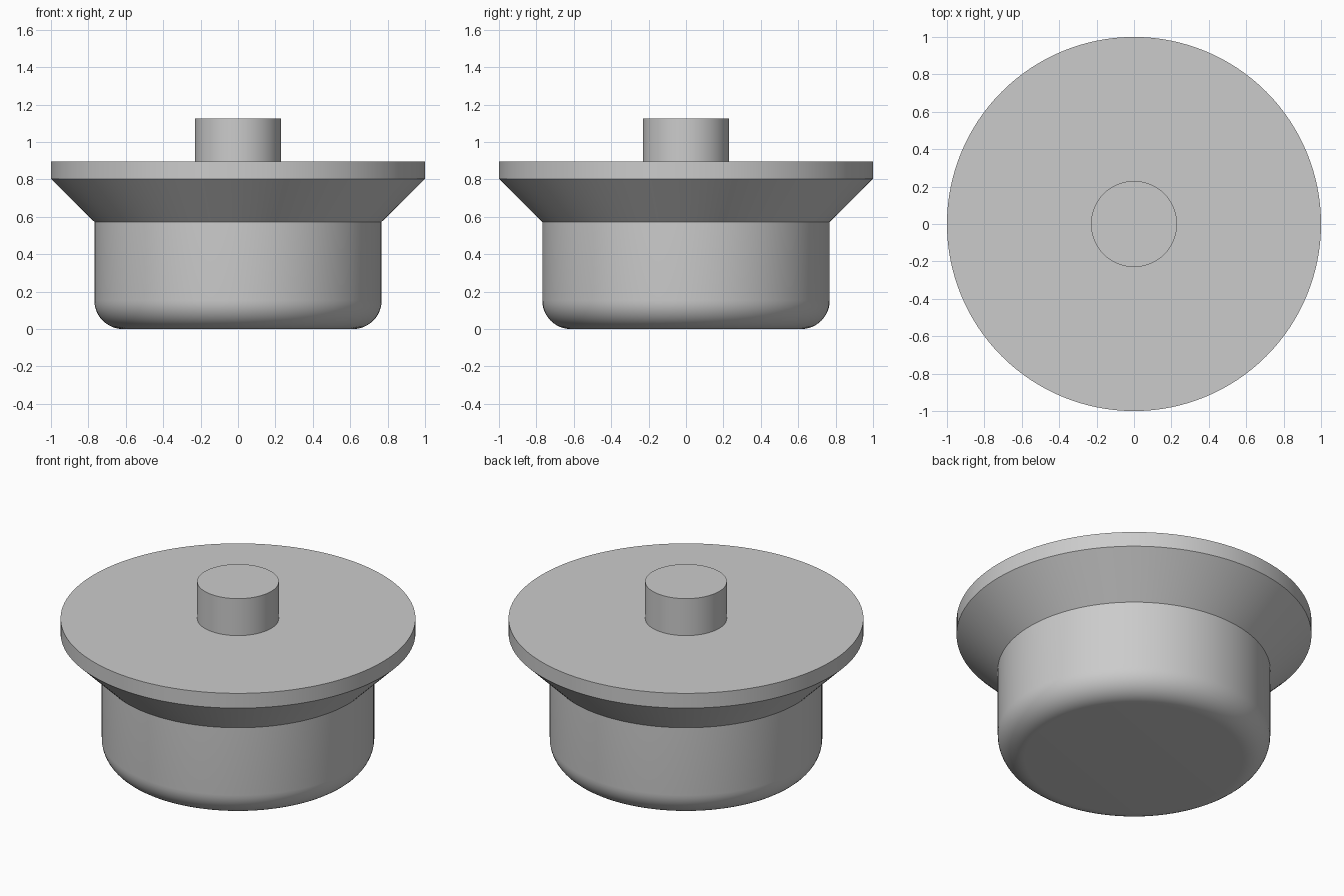
import bpy, bmesh, math

if "Cube" in bpy.data.objects:
    bpy.data.objects.remove(bpy.data.objects["Cube"])

SEGMENTS = 128

metal = bpy.data.materials.new("plain grey")
metal.diffuse_color = (0.6, 0.6, 0.6, 1)
metal.use_nodes = True
metal.node_tree.nodes["Principled BSDF"].inputs["Base Color"].default_value = metal.diffuse_color


def lathe(name, profile):
    """Revolve (radius, height) points about z; end points on the axis close it."""
    bm = bmesh.new()
    verts = [bm.verts.new((r, 0, z)) for r, z in profile]
    edges = [bm.edges.new(pair) for pair in zip(verts, verts[1:])]
    bmesh.ops.spin(bm, geom=verts + edges, cent=(0, 0, 0), axis=(0, 0, 1),
                   angle=math.tau, steps=SEGMENTS, use_merge=False)
    bmesh.ops.remove_doubles(bm, verts=bm.verts, dist=1e-5)
    bmesh.ops.recalc_face_normals(bm, faces=bm.faces)
    mesh = bpy.data.meshes.new(name)
    bm.to_mesh(mesh)
    bm.free()
    mesh.materials.append(metal)
    obj = bpy.data.objects.new(name, mesh)
    bpy.context.collection.objects.link(obj)
    bpy.ops.object.select_all(action='DESELECT')
    obj.select_set(True)
    bpy.context.view_layer.objects.active = obj
    bpy.ops.object.shade_smooth_by_angle(angle=math.radians(30))
    return obj


# Rounded lower edge of the plug
R, FILLET, STEPS = 0.768, 0.153, 12
fillet = []
for i in range(STEPS + 1):
    a = math.pi / 2 * i / STEPS
    fillet.append((R - FILLET + FILLET * math.sin(a), FILLET - FILLET * math.cos(a)))

# Plug body, flared shoulder, flange rim and top stem in one solid
lathe("flanged_plug", [(0, 0)] + fillet + [
    (R, 0.573),                   # straight wall
    (1.0, 0.803), (1.0, 0.895),   # conical shoulder and rim
    (0.23, 0.895), (0.23, 1.125), # flat top and stem
    (0, 1.125),
])
